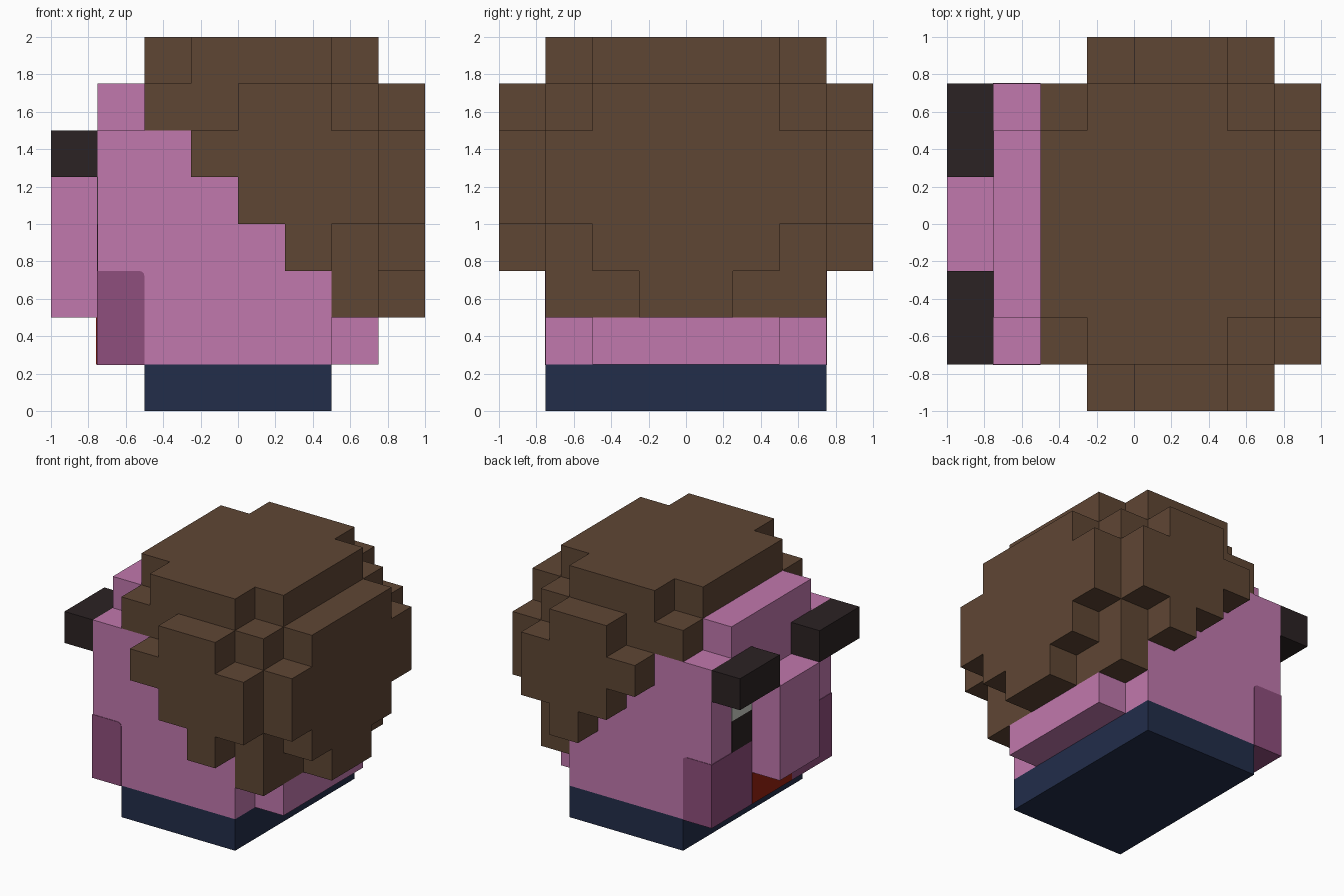
import bpy, bmesh
from mathutils import Vector

cube = bpy.data.objects.get("Cube")
if cube:
    bpy.data.objects.remove(cube, do_unlink=True)

U = 0.25  # block size


def material(name, rgb):
    lin = [(c / 255 / 12.92) if c < 11 else ((c / 255 + 0.055) / 1.055) ** 2.4 for c in rgb]
    m = bpy.data.materials.new(name)
    m.use_nodes = True
    m.diffuse_color = (*lin, 1)
    m.node_tree.nodes["Principled BSDF"].inputs["Base Color"].default_value = (*lin, 1)
    return m


HAIR = material("brown hair", (95, 70, 52))
SKIN = material("pink skin", (193, 120, 173))
STUBBLE = material("dark pink stubble", (143, 78, 125))
BLACK = material("soft black", (43, 34, 35))
WHITE = material("eye white", (205, 209, 200))
RED = material("mouth red", (150, 32, 16))
NAVY = material("navy collar", (34, 45, 74))


def finish(name, bm, mat):
    bmesh.ops.recalc_face_normals(bm, faces=bm.faces)
    mesh = bpy.data.meshes.new(name)
    bm.to_mesh(mesh)
    bm.free()
    mesh.materials.append(mat)
    obj = bpy.data.objects.new(name, mesh)
    bpy.context.collection.objects.link(obj)
    return obj


def box(name, lo, hi, mat):
    """Plain box between two corners."""
    bm = bmesh.new()
    bmesh.ops.create_cube(bm, size=1)
    lo, hi = Vector(lo), Vector(hi)
    for v in bm.verts:
        v.co = (lo + hi) / 2 + v.co * (hi - lo)
    return finish(name, bm, mat)


def blocks(name, boxes, mat):
    """Stepped solid: union of grid boxes (x0, x1, y0, y1, z0, z1), outer skin only."""
    cells = {(i, j, k) for a, b, c, d, e, f in boxes
             for i in range(a, b) for j in range(c, d) for k in range(e, f)}
    bm = bmesh.new()
    for cell in cells:
        for axis in range(3):
            for side in (0, 1):
                near = list(cell)
                near[axis] += 2 * side - 1
                if tuple(near) in cells:
                    continue
                ring = []
                for s, t in ((0, 0), (1, 0), (1, 1), (0, 1)):
                    p = list(cell)
                    p[axis] += side
                    p[(axis + 1) % 3] += s
                    p[(axis + 2) % 3] += t
                    ring.append(bm.verts.new((p[0] * U - 1, p[1] * U - 1, p[2] * U)))
                bm.faces.new(ring if side else ring[::-1])
    bmesh.ops.remove_doubles(bm, verts=bm.verts, dist=0.001)
    bmesh.ops.dissolve_limit(bm, angle_limit=0.01, verts=bm.verts, edges=bm.edges)
    return finish(name, bm, mat)


# Collar under the head
box("neck_collar", (-0.5, -0.75, 0), (0.5, 0.75, 0.25), NAVY)

# Head with stepped hairline, forehead and nape
blocks("head", [(1, 6, 1, 7, 1, 3), (1, 5, 1, 7, 3, 4), (1, 4, 1, 7, 4, 5),
                (1, 3, 1, 7, 5, 6), (1, 2, 2, 6, 6, 7), (6, 7, 2, 6, 1, 2)], SKIN)
box("nose", (-1, -0.25, 0.5), (-0.75, 0.25, 1.25), SKIN)

# Hair: stepped core and crown, rounded back panel, mirrored side panels
hair = [(6, 7, 1, 7, 2, 3), (5, 7, 1, 7, 3, 4), (4, 7, 1, 7, 4, 5),
        (3, 7, 1, 7, 5, 6), (2, 7, 1, 7, 6, 7),
        (2, 7, 2, 6, 7, 8), (3, 6, 1, 7, 7, 8)]
hair += [(7, 8, 3, 5, 2, 3), (7, 8, 2, 6, 3, 4), (7, 8, 1, 7, 4, 6), (7, 8, 2, 6, 6, 7)]
for j in (0, 7):
    hair += [(5, 6, j, j + 1, 3, 4), (4, 7, j, j + 1, 4, 5),
             (3, 7, j, j + 1, 5, 6), (4, 6, j, j + 1, 6, 7)]
blocks("hair", hair, HAIR)

# Stubble around the jaw, with a softened upper rear corner
T = 0.004
jaw = box("jaw_stubble", (-0.75 - T, -0.75 - T, 0.25 - T), (-0.5, 0.75 + T, 0.75), STUBBLE)
bm = bmesh.new()
bm.from_mesh(jaw.data)
corner = [e for e in bm.edges if all(v.co.x > -0.6 and v.co.z > 0.7 for v in e.verts)]
bmesh.ops.bevel(bm, geom=corner, offset=0.03, segments=3, profile=0.5, affect='EDGES')
bm.to_mesh(jaw.data)
bm.free()

# Brows and eyes, mirrored
for side, s in (("left", 1), ("right", -1)):
    def span(a, b):
        return sorted((a * s, b * s))
    y0, y1 = span(0.25, 0.75)
    box(side + "_brow", (-1, y0, 1.25), (-0.75, y1, 1.5), BLACK)
    y0, y1 = span(0.25, 0.5)
    box(side + "_eye_white", (-0.755, y0, 1.0), (-0.748, y1, 1.25), WHITE)
    box(side + "_eye_pupil", (-0.755, y0, 0.75), (-0.748, y1, 1.0), BLACK)

# Mouth below the nose
box("mouth", (-0.758, -0.25, 0.25), (-0.75, 0.25, 0.5), RED)
